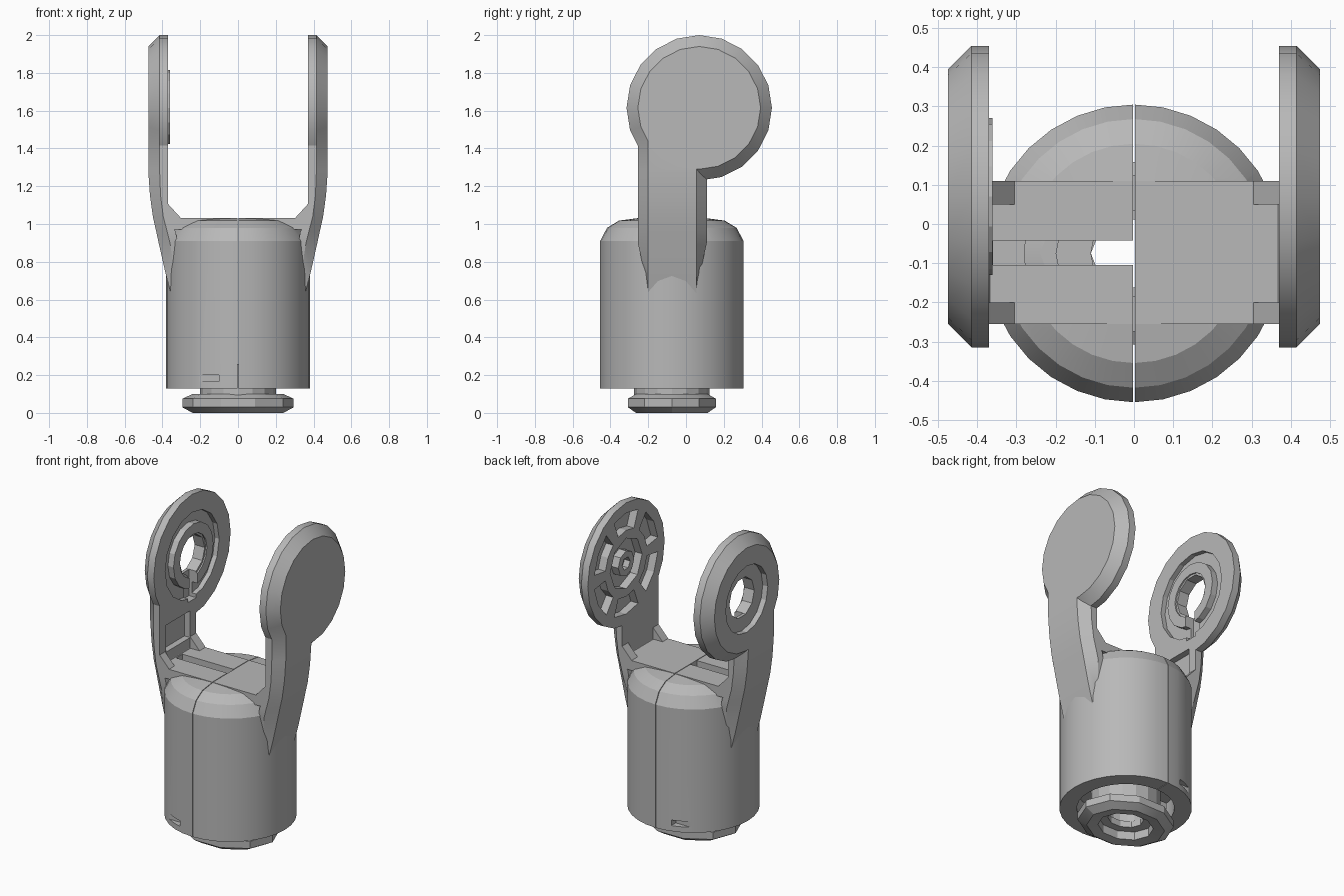
import bpy, bmesh
from math import sin, cos, pi, radians

old = bpy.data.objects.get("Cube")
if old:
    bpy.data.objects.remove(old, do_unlink=True)

grey = bpy.data.materials.new("mid_grey")
grey.use_nodes = True
tone = (0.48, 0.48, 0.48, 1)
grey.diffuse_color = tone
grey.node_tree.nodes["Principled BSDF"].inputs["Base Color"].default_value = tone

CY = -0.075            # body axis
EYE_Y, EYE_Z = 0.07, 1.615


def loft(name, rings, closed=False):
    """Skin a list of point rings, capped unless closed into a loop."""
    bm = bmesh.new()
    vs = [[bm.verts.new(p) for p in ring] for ring in rings]
    n = len(vs[0])
    pairs = list(zip(vs, vs[1:])) + ([(vs[-1], vs[0])] if closed else [])
    for a, b in pairs:
        for i in range(n):
            j = (i + 1) % n
            bm.faces.new((a[i], a[j], b[j], b[i]))
    if not closed:
        bm.faces.new(vs[0])
        bm.faces.new(vs[-1])
    bmesh.ops.recalc_face_normals(bm, faces=bm.faces)
    mesh = bpy.data.meshes.new(name)
    bm.to_mesh(mesh)
    bm.free()
    mesh.materials.append(grey)
    ob = bpy.data.objects.new(name, mesh)
    bpy.context.collection.objects.link(ob)
    return ob


def upright(name, profile, sides=32, closed=False, squash=1):
    """Lathe (radius, z) around the body axis."""
    angles = [2 * pi * i / sides for i in range(sides)]
    return loft(name, [[(r * cos(a), CY + squash * r * sin(a), z) for a in angles]
                       for r, z in profile], closed)


def eye_lathe(name, profile, sides=20, closed=False):
    """Lathe (radius, x) around the pin axis."""
    angles = [2 * pi * i / sides for i in range(sides)]
    return loft(name, [[(x, EYE_Y + r * cos(a), EYE_Z + r * sin(a)) for a in angles]
                       for r, x in profile], closed)


def box(name, x, y, z):
    return loft(name, [[(x[0], y[0], h), (x[1], y[0], h), (x[1], y[1], h), (x[0], y[1], h)]
                       for h in z])


def combine(ob, others, op):
    """Boolean other parts into ob and remove them."""
    for other in others:
        m = ob.modifiers.new("bool", 'BOOLEAN')
        m.object, m.operation, m.solver = other, op, 'EXACT'
        deps = bpy.context.evaluated_depsgraph_get()
        mesh = bpy.data.meshes.new_from_object(ob.evaluated_get(deps))
        ob.modifiers.clear()
        ob.data = mesh
        bpy.data.objects.remove(other, do_unlink=True)


def finish(ob):
    bpy.ops.object.select_all(action='DESELECT')
    ob.select_set(True)
    bpy.context.view_layer.objects.active = ob
    bpy.ops.object.shade_smooth_by_angle(angle=radians(20))


def slot_cutter():
    return box("slot_cutter", (-0.36, -0.002), (-0.105, -0.042), (0.2, 1.09))


def keyway_cutter():
    return box("keyway", (-0.42, -0.34), (0.03, 0.11), (1.33, 1.52))


# Domed cylindrical body with a flat saddle between the arms
body = upright("body", [(0.38, 0.13), (0.38, 0.91), (0.343, 0.98), (0.28, 1.018), (0.18, 1.031)])
combine(body, [box("saddle", (-0.368, 0.368), (-0.255, 0.11), (0.97, 1.033))], 'UNION')
combine(body, [
    upright("socket_cutter", [(0.28, 0.1), (0.28, 0.25)]),
    slot_cutter(),
    box("split_cutter", (-0.002, 0.002), (-0.6, 0.5), (0.05, 1.2)),
    box("front_notch", (-0.21, -0.1), (-0.5, CY - 0.32), (0.165, 0.2)),
    box("back_notch", (-0.21, -0.1), (CY + 0.32, 0.4), (0.165, 0.2)),
], 'DIFFERENCE')
finish(body)

# Faceted collar with a countersunk hole, and its neck
collar = upright("collar", [(0.17, 0.06), (0.17, 0.008), (0.24, 0.0), (0.295, 0.03),
                            (0.295, 0.075), (0.24, 0.1), (0.11, 0.1), (0.11, 0.06)],
                 10, True, 0.83)
finish(collar)
neck = upright("neck", [(0.11, 0.07), (0.2, 0.07), (0.2, 0.26), (0.11, 0.26)], 16, True)
finish(neck)


def make_arm(name, s):
    # Round eye at the top
    arm = eye_lathe(name, [(0.385, s * 0.37), (0.385, s * 0.415), (0.325, s * 0.475)])
    # Stem with bevelled outer edges, its foot narrowing into the body
    stations = [(0.62, 0.3, 0.32, 0.352, 0.05), (0.74, 0.31, 0.335, 0.384, 0.035),
                (0.9, 0.32, 0.36, 0.42, 0), (0.96, 0.33, 0.375, 0.433, 0),
                (1.035, 0.37, 0.395, 0.45, 0), (1.15, 0.37, 0.41, 0.466, 0),
                (1.28, 0.37, 0.415, 0.475, 0), (1.45, 0.37, 0.415, 0.475, 0)]
    stem = loft("stem", [[(s * xi, t - 0.255, z), (s * xi, 0.11 - t, z), (s * xm, 0.11 - t, z),
                          (s * xo, 0.055, z), (s * xo, -0.2, z), (s * xm, t - 0.255, z)]
                         for z, xi, xm, xo, t in stations])
    # Gussets at the foot of the stem
    parts = [stem]
    for y0, y1 in ((-0.255, -0.2), (0.05, 0.11)):
        parts.append(loft("gusset", [[(s * 0.295, y, 1.02), (s * 0.38, y, 1.02),
                                      (s * 0.38, y, 1.12), (s * 0.365, y, 1.1),
                                      (s * 0.31, y, 1.04)] for y in (y0, y1)]))
    combine(arm, parts, 'UNION')
    return arm


# Solid arm: closed outside, ribbed pockets inside
left_arm = make_arm("left_arm", 1)
pockets = [eye_lathe("hub_groove", [(0.08, 0.34), (0.16, 0.34), (0.16, 0.42), (0.08, 0.42)],
                     8, True),
           eye_lathe("hub_hole", [(0.04, 0.34), (0.04, 0.41)], 6)]
for k in range(6):
    mid = pi / 2 + k * pi / 3
    sweep = [mid + d * 0.38 for d in (-1, 0, 1)]
    outline = [(0.32, a) for a in sweep] + [(0.21, a) for a in reversed(sweep)]
    pockets.append(loft("pocket", [[(x, EYE_Y + r * cos(a), EYE_Z + r * sin(a))
                                    for r, a in outline] for x in (0.34, 0.42)]))
combine(left_arm, pockets, 'DIFFERENCE')
finish(left_arm)

# Open arm: pierced eye with a raised ring inside and a recess outside
right_arm = make_arm("right_arm", -1)
combine(right_arm, [
    eye_lathe("ring_groove", [(0.2, -0.34), (0.27, -0.34), (0.27, -0.4), (0.2, -0.4)],
              16, True),
    eye_lathe("outer_recess", [(0.21, -0.44), (0.21, -0.5)], 16),
    eye_lathe("pin_hole", [(0.125, -0.3), (0.125, -0.5)], 10),
    box("stem_pocket", (-0.41, -0.34), (-0.19, 0.05), (1.1, 1.27)),
    keyway_cutter(),
    slot_cutter(),
], 'DIFFERENCE')
finish(right_arm)

# Raised ring, open at the keyway
pin_ring = eye_lathe("pin_ring", [(0.135, -0.361), (0.2, -0.361), (0.2, -0.41), (0.135, -0.41)],
                     16, True)
combine(pin_ring, [keyway_cutter()], 'DIFFERENCE')
finish(pin_ring)
